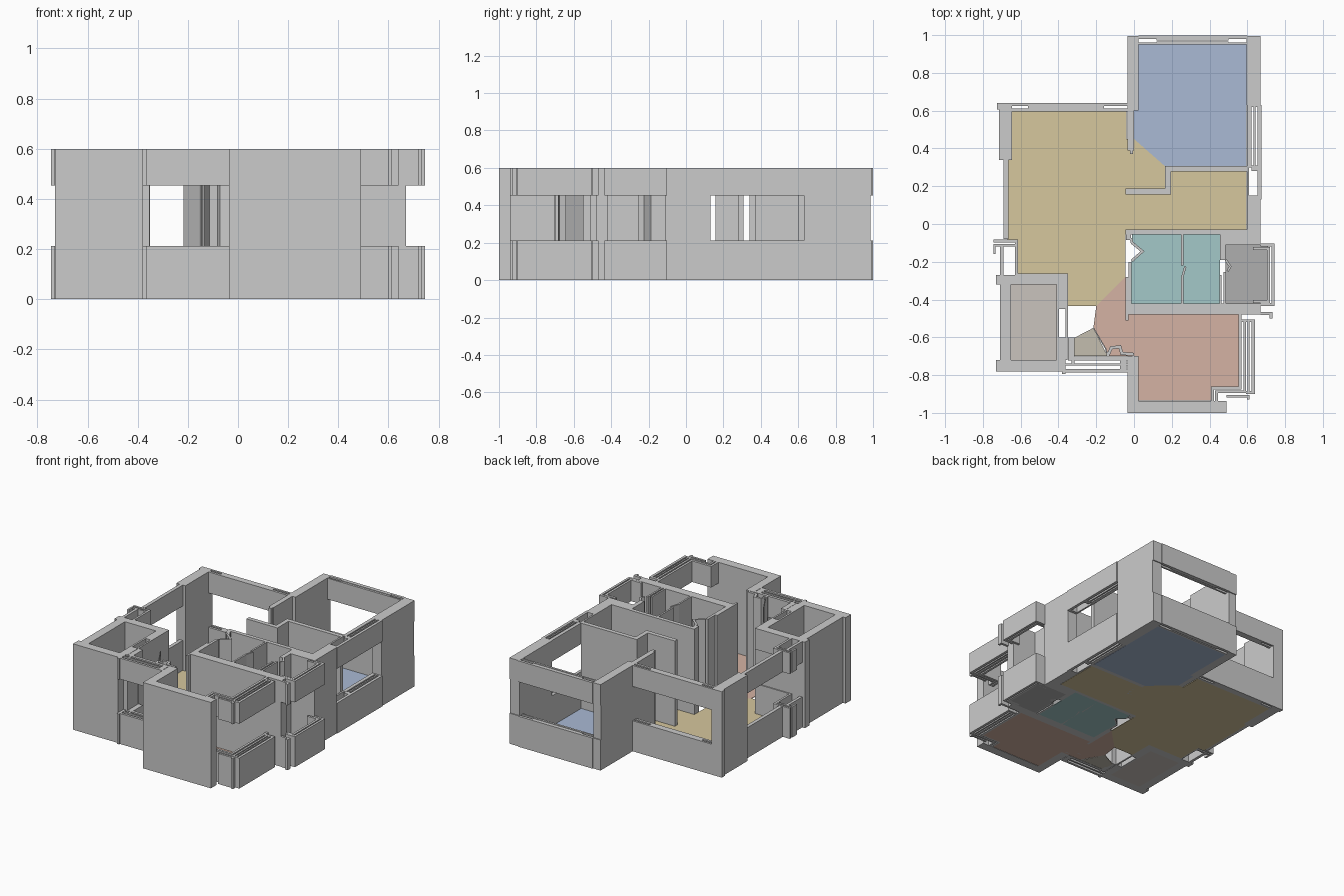
import bpy, bmesh
from mathutils import Vector

FULL = [(0, 0.6)]                      # full-height wall
WIN = [(0, 0.213), (0.453, 0.6)]       # parapet + lintel around a window opening


def prism(bm, pts, z0, z1):
    low = [bm.verts.new((x, y, z0)) for x, y in pts]
    high = [bm.verts.new((x, y, z1)) for x, y in pts]
    n = len(pts)
    faces = [bm.faces.new(low[::-1]), bm.faces.new(high)]
    for i in range(n):
        faces.append(bm.faces.new((low[i], low[(i + 1) % n], high[(i + 1) % n], high[i])))
    bmesh.ops.recalc_face_normals(bm, faces=faces)


def rect(x0, x1, y0, y1):
    return [(x0, y0), (x1, y0), (x1, y1), (x0, y1)]


def ribbon(path, t):
    """Outline of a mitred strip of thickness t along a path."""
    p = [Vector(q) for q in path]
    left, right = [], []
    for i, q in enumerate(p):
        a = (q - p[i - 1]).normalized() if i else (p[1] - q).normalized()
        b = (p[i + 1] - q).normalized() if i < len(p) - 1 else a
        na, nb = Vector((-a.y, a.x)), Vector((-b.y, b.x))
        m = (na + nb).normalized()
        m *= t / 2 / max(m.dot(na), 0.4)
        left.append(tuple(q + m))
        right.append(tuple(q - m))
    return left + right[::-1]


def build(name, outlines, levels, color=None):
    bm = bmesh.new()
    for o in outlines:
        for z0, z1 in levels:
            prism(bm, o, z0, z1)
    me = bpy.data.meshes.new(name)
    bm.to_mesh(me)
    bm.free()
    ob = bpy.data.objects.new(name, me)
    bpy.context.collection.objects.link(ob)
    if color:
        mat = bpy.data.materials.new(name + "_colour")
        mat.diffuse_color = (*color, 1)
        me.materials.append(mat)


def boxes(name, rects, levels):
    build(name, [rect(*r) for r in rects], levels)


def floor(name, pts, color):
    build(name, [pts], [(0, 0.004)], color)


# floors
floor("bedroom_floor", [(0.025, 0.95), (0.025, 0.6), (0, 0.6), (0, 0.45), (0.165, 0.305),
                        (0.595, 0.305), (0.595, 0.95)], (0.40, 0.49, 0.66))
floor("living_floor", [(-0.645, 0.595), (-0.645, 0.34), (-0.67, 0.34), (-0.67, -0.09), (-0.62, -0.09),
                       (-0.62, -0.265), (-0.35, -0.265), (-0.35, -0.435), (-0.2, -0.435),
                       (-0.045, -0.28), (-0.045, -0.03), (0.595, -0.03), (0.595, 0.28),
                       (0.165, 0.28), (0.165, 0.305), (0, 0.45), (-0.04, 0.45), (-0.04, 0.595)],
      (0.67, 0.57, 0.34))
floor("second_bedroom_floor", [(-0.045, -0.28), (-0.2, -0.435), (-0.215, -0.55), (-0.15, -0.66),
                               (-0.13, -0.7), (0.025, -0.7), (0.025, -0.935), (0.41, -0.935),
                               (0.41, -0.86), (0.555, -0.86), (0.555, -0.48), (-0.035, -0.48)],
      (0.66, 0.45, 0.37))
floor("bathroom_floor", [(-0.01, -0.05), (-0.01, -0.10), (0.045, -0.15), (-0.015, -0.2), (-0.015, -0.42),
                         (0.455, -0.42), (0.455, -0.05)], (0.37, 0.58, 0.58))
floor("balcony_floor", rect(0.485, 0.71, -0.42, -0.11), (0.43, 0.43, 0.43))
floor("kitchen_floor", rect(-0.65, -0.41, -0.72, -0.32), (0.59, 0.55, 0.51))
floor("entry_floor", [(-0.33, -0.61), (-0.215, -0.55), (-0.14, -0.7), (-0.32, -0.7)], (0.55, 0.51, 0.43))

# solid outer walls
boxes("bedroom_walls", [(-0.035, 0.025, 0.6, 0.987), (0.595, 0.67, 0.63, 0.987),
                        (-0.035, 0.0, 0.39, 0.6), (-0.022, -0.005, 0.37, 0.39)], FULL)
boxes("living_left_wall", [(-0.715, -0.645, 0.34, 0.64), (-0.725, -0.70, 0.605, 0.64)], FULL)
boxes("living_right_wall", [(0.597, 0.67, -0.03, 0.13), (0.455, 0.67, -0.11, -0.03)], FULL)
boxes("kitchen_walls", [(-0.71, -0.65, -0.72, -0.32), (-0.73, -0.35, -0.32, -0.27),
                        (-0.73, -0.38, -0.78, -0.72), (-0.41, -0.35, -0.45, -0.32),
                        (-0.41, -0.397, -0.72, -0.45), (-0.397, -0.352, -0.72, -0.6),
                        (-0.362, -0.35, -0.6, -0.45)], FULL)
boxes("second_bedroom_walls", [(-0.035, 0.025, -1.0, -0.7), (0.025, 0.49, -1.0, -0.938),
                               (-0.035, 0.67, -0.48, -0.42)], FULL)

# thin inner partitions
build("inner_partitions", [
    ribbon([(-0.045, 0.172), (0.18, 0.172), (0.18, 0.293), (0.597, 0.293)], 0.03),
    rect(-0.045, 0.455, -0.055, -0.028),
    rect(-0.042, -0.015, -0.085, -0.055),
    ribbon([(-0.015, -0.075), (-0.01, -0.1), (0.045, -0.145), (-0.012, -0.195)], 0.014),
    rect(-0.03, -0.012, -0.42, -0.2),
    rect(-0.045, -0.03, -0.51, -0.28),
    rect(0.25, 0.262, -0.22, -0.055),
    ribbon([(0.256, -0.42), (0.256, -0.28), (0.272, -0.225)], 0.012),
    rect(0.452, 0.464, -0.42, -0.27), rect(0.474, 0.486, -0.42, -0.255),
    rect(0.455, 0.485, -0.19, -0.11),
    ribbon([(0.485, -0.19), (0.51, -0.225), (0.495, -0.25)], 0.012),
], FULL)
build("entry_partition", [
    ribbon([(-0.14, -0.70), (-0.12, -0.655), (-0.075, -0.65), (-0.065, -0.685), (0.0, -0.69)], 0.016),
    ribbon([(-0.215, -0.55), (-0.15, -0.66), (-0.14, -0.70)], 0.006),
], [(0, 0.6)])

# windows: parapet below, lintel above, made of parallel strips
boxes("bedroom_back_window", [(0.025, 0.12, 0.95, 0.962), (0.025, 0.12, 0.98, 0.999),
                              (0.12, 0.5, 0.95, 0.965), (0.12, 0.5, 0.972, 0.999),
                              (0.5, 0.6, 0.95, 0.962), (0.5, 0.6, 0.98, 0.999),
                              (-0.035, 0.025, 0.987, 0.994), (0.6, 0.67, 0.987, 0.994)], WIN)
boxes("bedroom_side_window", [(0.597, 0.622, 0.3, 0.63), (0.632, 0.642, 0.31, 0.62),
                              (0.655, 0.675, 0.13, 0.63), (0.622, 0.655, 0.28, 0.31),
                              (0.597, 0.609, 0.13, 0.3), (0.622, 0.655, 0.62, 0.63),
                              (0.609, 0.655, 0.13, 0.15)], WIN)
boxes("living_back_window", [(-0.645, -0.56, 0.595, 0.612), (-0.645, -0.56, 0.626, 0.64),
                             (-0.56, -0.16, 0.595, 0.64),
                             (-0.16, -0.035, 0.595, 0.612), (-0.16, -0.035, 0.626, 0.64)], WIN)
boxes("living_side_window", [(-0.69, -0.665, -0.08, 0.34), (-0.745, -0.62, -0.097, -0.083),
                             (-0.745, -0.62, -0.12, -0.107), (-0.745, -0.732, -0.16, -0.12),
                             (-0.71, -0.69, -0.27, -0.12), (-0.63, -0.615, -0.27, -0.083),
                             (-0.62, -0.35, -0.27, -0.262)], WIN)
boxes("entry_window", [(-0.35, -0.035, -0.722, -0.702), (-0.38, -0.035, -0.75, -0.738),
                       (-0.38, -0.035, -0.785, -0.768), (-0.35, -0.315, -0.702, -0.6),
                       (-0.33, -0.315, -0.738, -0.722), (-0.075, -0.04, -0.768, -0.702),
                       (-0.38, -0.362, -0.795, -0.72)], WIN)
build("corner_window", [
    ribbon([(0.415, -0.94), (0.415, -0.867), (0.562, -0.867), (0.562, -0.48)], 0.016),
    ribbon([(0.437, -0.938), (0.437, -0.889), (0.587, -0.889), (0.587, -0.51)], 0.014),
    ribbon([(0.49, -0.912), (0.605, -0.912), (0.605, -0.93)], 0.014),
    rect(0.602, 0.612, -0.89, -0.52), rect(0.622, 0.64, -0.9, -0.51),
    rect(0.57, 0.64, -0.52, -0.505), rect(0.592, 0.64, -0.9, -0.885)], WIN)
build("balcony_window", [
    ribbon([(0.67, -0.11), (0.737, -0.11), (0.737, -0.427), (0.67, -0.427)], 0.016),
    ribbon([(0.63, -0.13), (0.713, -0.13), (0.713, -0.41), (0.63, -0.41)], 0.016),
    ribbon([(0.67, -0.475), (0.725, -0.475), (0.725, -0.50)], 0.016)], WIN)
